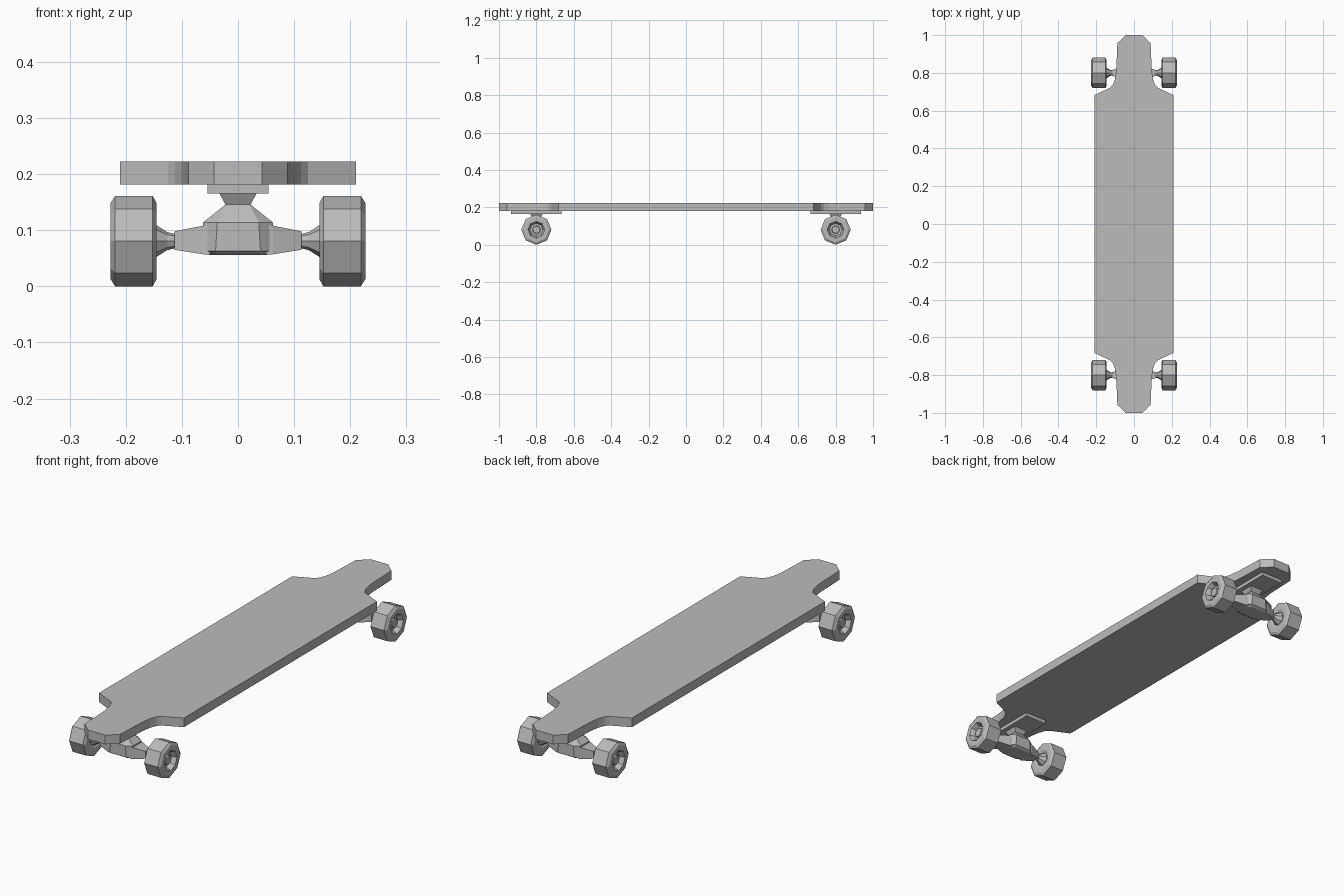
import bpy, bmesh
from math import cos, sin, pi
from mathutils import Vector

cube = bpy.data.objects.get("Cube")
if cube:
    bpy.data.objects.remove(cube, do_unlink=True)

grey = bpy.data.materials.new("plain grey")
grey.use_nodes = True
tone = (0.5, 0.5, 0.5, 1)
grey.diffuse_color = tone
grey.node_tree.nodes["Principled BSDF"].inputs["Base Color"].default_value = tone


def loft(name, rings, location=(0, 0, 0)):
    """Skin a stack of equal-length rings and cap both ends."""
    bm = bmesh.new()
    loops = [[bm.verts.new(p) for p in ring] for ring in rings]
    n = len(loops[0])
    for a, b in zip(loops, loops[1:]):
        for i in range(n):
            j = (i + 1) % n
            bm.faces.new((a[i], a[j], b[j], b[i]))
    bm.faces.new(loops[0])
    bm.faces.new(loops[-1])
    bmesh.ops.recalc_face_normals(bm, faces=bm.faces)
    mesh = bpy.data.meshes.new(name)
    bm.to_mesh(mesh)
    bm.free()
    mesh.materials.append(grey)
    obj = bpy.data.objects.new(name, mesh)
    obj.location = location
    bpy.context.collection.objects.link(obj)
    return obj


def block_ring(z, hx, hy, cx, cy):
    """Rectangle with cut corners, lying flat at height z."""
    quarter = [(hx, cy), (cx, hy)]
    pts = quarter + [(-x, y) for x, y in reversed(quarter)]
    pts += [(-x, -y) for x, y in pts]
    return [Vector((x, y, z)) for x, y in pts]


def lathe(name, profile, side, location):
    """Eight-sided turning around the x axis from (x, radius) pairs."""
    rings = [[Vector((side * x, r * sin(k * pi / 4), r * cos(k * pi / 4)))
              for k in range(8)] for x, r in profile]
    return loft(name, rings, location)


# Deck with narrow nose and tail
quarter = [(0.21, 0.682), (0.125, 0.722), (0.112, 0.737), (0.101, 0.765),
           (0.094, 0.81), (0.088, 0.958), (0.043, 1.0)]
half = quarter + [(-x, y) for x, y in reversed(quarter)]
outline = half + [(-x, -y) for x, y in half]
loft("deck", [[Vector((x, y, z)) for x, y in outline] for z in (0.181, 0.222)])

AXLE_Z = 0.0805
wheel_profile = [(0.152, 0.029), (0.145, 0.045), (0.145, 0.068), (0.152, 0.0805),
                 (0.219, 0.0805), (0.227, 0.068), (0.227, 0.045),
                 (0.219, 0.040), (0.205, 0.034), (0.205, 0.022), (0.216, 0.020)]
hub_profile = [(0.10, 0.009), (0.113, 0.009), (0.113, 0.013), (0.126, 0.016),
               (0.148, 0.030), (0.16, 0.030)]

for end, y in (("front", -0.8), ("rear", 0.8)):
    # Mounting plate and bushing under the deck
    loft(end + "_base_plate", [block_ring(z, 0.054, 0.135, 0.054, 0.135)
                               for z in (0.165, 0.181)], (0, y, 0))
    loft(end + "_bushing", [block_ring(0.145, 0.022, 0.022, 0.022, 0.022),
                            block_ring(0.165, 0.033, 0.033, 0.033, 0.033)], (0, y, 0))
    # Hanger body tapering up to the bushing
    loft(end + "_hanger", [block_ring(0.056, 0.050, 0.036, 0.036, 0.024),
                           block_ring(0.063, 0.062, 0.048, 0.040, 0.030),
                           block_ring(0.114, 0.062, 0.048, 0.037, 0.030),
                           block_ring(0.146, 0.022, 0.022, 0.020, 0.020)], (0, y, 0))
    for side, label in ((1, "left"), (-1, "right")):
        tag = end + "_" + label
        # Tapered arm
        arm = []
        for x, hy, low, high in ((0.05, 0.036, 0.056, 0.110), (0.062, 0.034, 0.057, 0.108),
                                 (0.113, 0.016, 0.065, 0.098)):
            arm.append([Vector((side * x, sy * hy, z)) for sy, z in
                        ((-1, low), (1, low), (1, high), (-1, high))])
        loft(tag + "_arm", arm, (0, y, 0))
        # Axle hub and wheel
        lathe(tag + "_hub", hub_profile, side, (0, y, AXLE_Z))
        lathe(tag + "_wheel", wheel_profile, side, (0, y, AXLE_Z))
